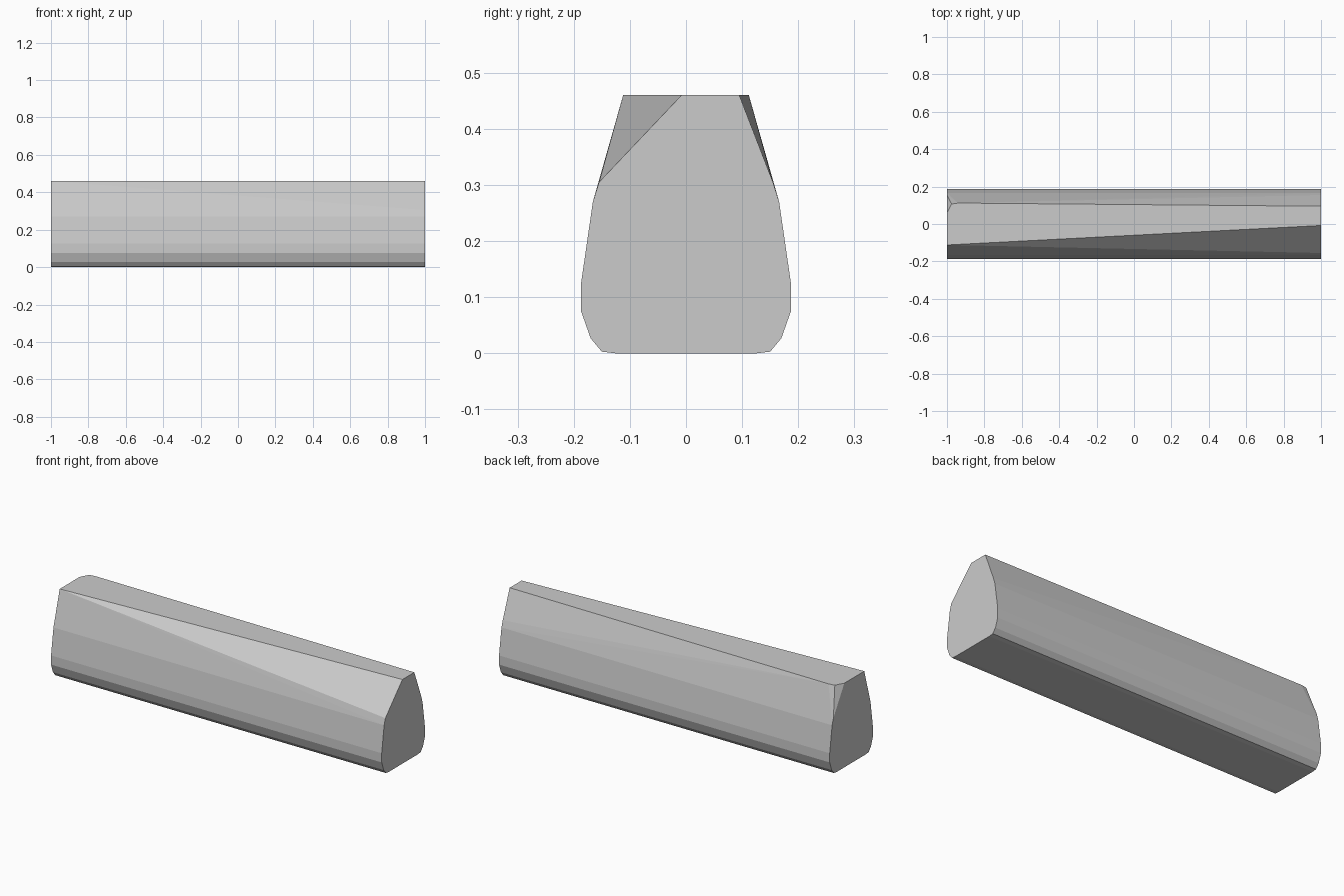
import bpy
import bmesh

cube = bpy.data.objects.get("Cube")
if cube:
    bpy.data.objects.remove(cube, do_unlink=True)

grey = bpy.data.materials.new("plain grey")
grey.use_nodes = True
grey.diffuse_color = (0.6, 0.6, 0.6, 1)
grey.node_tree.nodes["Principled BSDF"].inputs["Base Color"].default_value = (0.6, 0.6, 0.6, 1)

TOP = 0.46
# Half cross-section (y, z), from the underside up to the shoulder
SIDE = [(0.125, 0), (0.15, 0.003), (0.17, 0.027), (0.187, 0.075),
        (0.187, 0.125), (0.166, 0.27), (0.155, 0.305)]

bm = bmesh.new()
# Both end sections, mirrored front to back
for x in (-1, 1):
    for side in (-1, 1):
        for y, z in SIDE:
            bm.verts.new((x, side * y, z))

# Slanted top outline with a chipped rear corner
for x, y in [(-1, -0.112), (1, -0.008), (1, 0.095),
             (-0.94, 0.112), (-0.975, 0.107), (-1, 0.06)]:
    bm.verts.new((x, y, TOP))

# Skin the convex bar and merge coplanar faces
bmesh.ops.convex_hull(bm, input=bm.verts[:])
bmesh.ops.dissolve_limit(bm, angle_limit=0.005, verts=bm.verts[:], edges=bm.edges[:])
bmesh.ops.recalc_face_normals(bm, faces=bm.faces[:])

mesh = bpy.data.meshes.new("chamfered_bar")
bm.to_mesh(mesh)
bm.free()
mesh.materials.append(grey)
bar = bpy.data.objects.new("chamfered_bar", mesh)
bpy.context.collection.objects.link(bar)
